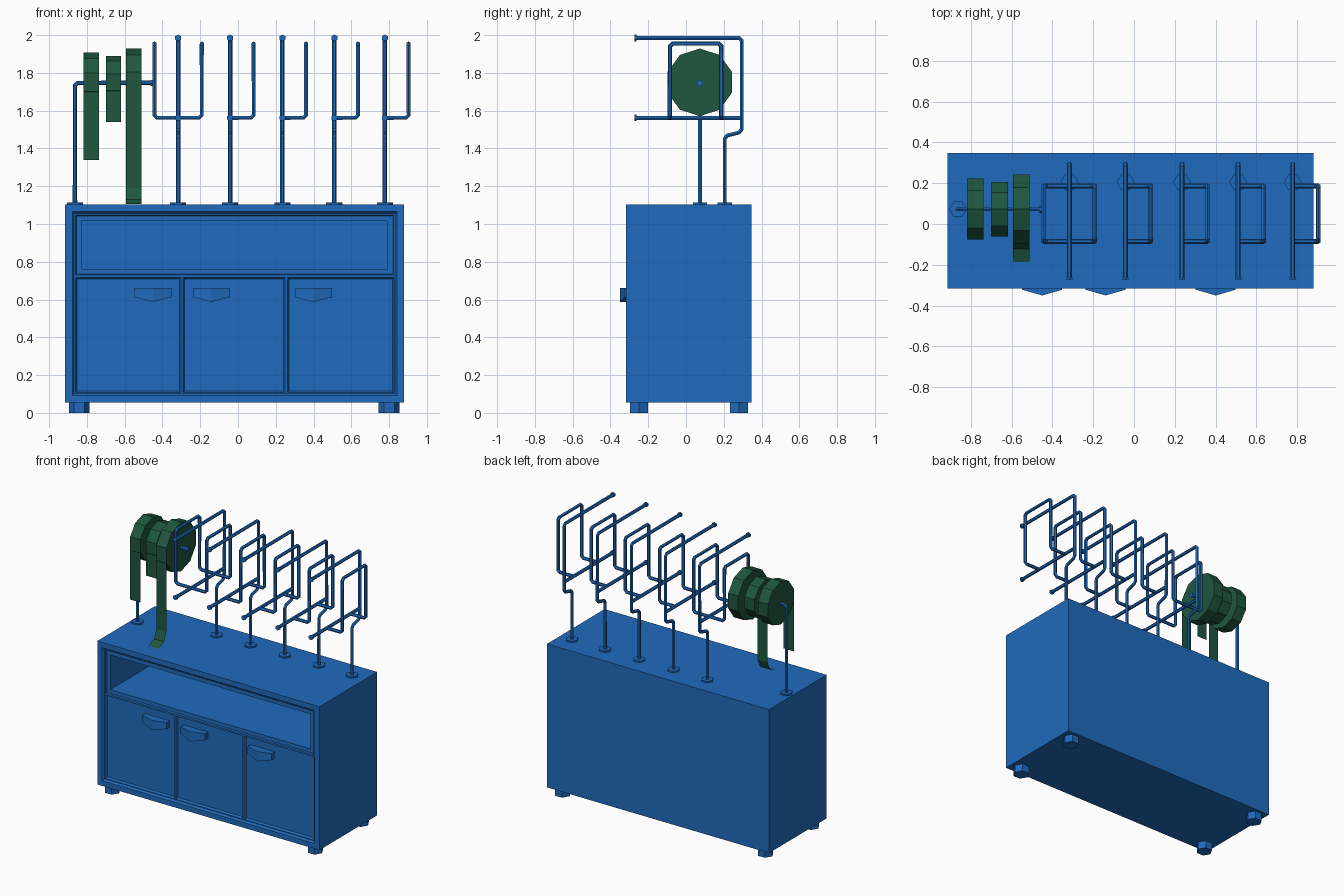
import bpy, bmesh, math
from mathutils import Vector

if "Cube" in bpy.data.objects:
    bpy.data.objects.remove(bpy.data.objects["Cube"])


def material(name, rgb):
    m = bpy.data.materials.new(name)
    m.diffuse_color = (*rgb, 1)
    m.use_nodes = True
    m.node_tree.nodes["Principled BSDF"].inputs["Base Color"].default_value = m.diffuse_color
    return m


BLUE = material("blue_paint", (0.014, 0.147, 0.51))
GREEN = material("green_tape", (0.013, 0.095, 0.05))


def finish(name, bm, mat):
    bmesh.ops.remove_doubles(bm, verts=bm.verts, dist=1e-5)
    me = bpy.data.meshes.new(name)
    bm.to_mesh(me)
    bm.free()
    me.materials.append(mat)
    ob = bpy.data.objects.new(name, me)
    bpy.context.collection.objects.link(ob)
    return ob


def loft(name, rings, mat, cap_start=True, cap_end=True):
    """Skin a list of equal-length point rings."""
    bm = bmesh.new()
    rows = [[bm.verts.new(p) for p in r] for r in rings]
    n = len(rows[0])
    for a, b in zip(rows, rows[1:]):
        for i in range(n):
            j = (i + 1) % n
            bm.faces.new((a[i], a[j], b[j], b[i]))
    if cap_start:
        bm.faces.new(rows[0][::-1])
    if cap_end:
        bm.faces.new(rows[-1])
    return finish(name, bm, mat)


def rect_rings(x0, x1, z0, z1, steps):
    """Rectangles facing -y, one for each (inset, y) step."""
    return [[(x0 + i, y, z0 + i), (x1 - i, y, z0 + i),
             (x1 - i, y, z1 - i), (x0 + i, y, z1 - i)] for i, y in steps]


def prism(name, center, axis, radius, depth, sides, mat, turn=0.0):
    """Regular prism centred on a point along the x, y or z axis."""
    rings = []
    for s in (-depth / 2, depth / 2):
        ring = []
        for k in range(sides):
            a = turn + 2 * math.pi * k / sides
            u, v = radius * math.cos(a), radius * math.sin(a)
            off = {"x": (s, u, v), "y": (v, s, u), "z": (u, v, s)}[axis]
            ring.append(Vector(center) + Vector(off))
        rings.append(ring)
    return loft(name, rings, mat)


def tube(name, pts, closed=False, radius=0.012, cut=0.014):
    """Six-sided rod along a path with chamfered corners."""
    pts = [Vector(p) for p in pts]
    path = []
    for i, p in enumerate(pts):
        if not closed and i in (0, len(pts) - 1):
            path.append(p)
            continue
        for q in (pts[i - 1], pts[(i + 1) % len(pts)]):
            path.append(p + (q - p).normalized() * cut)
    cu = bpy.data.curves.new(name, "CURVE")
    cu.dimensions = "3D"
    cu.bevel_depth = radius
    cu.bevel_resolution = 1
    cu.use_fill_caps = True
    sp = cu.splines.new("POLY")
    sp.points.add(len(path) - 1)
    for a, p in zip(sp.points, path):
        a.co = (*p, 1)
    sp.use_cyclic_u = closed
    sp.use_smooth = False
    cu.materials.append(BLUE)
    ob = bpy.data.objects.new(name, cu)
    bpy.context.collection.objects.link(ob)


# Cabinet shell with a raised front rim
TOP, FACE, PANEL = 1.103, -0.317, -0.303
loft("cabinet_body", rect_rings(-0.915, 0.88, 0.055, TOP,
     [(0, 0.348), (0, FACE), (0.038, FACE), (0.048, PANEL)]), BLUE, cap_end=False)

# Open shelf and three recessed doors filling the front
X0, X1, Z0, ZM, Z1 = -0.867, 0.832, 0.103, 0.722, 1.055
loft("open_shelf", rect_rings(X0, X1, ZM, Z1,
     [(0, PANEL), (0.008, PANEL), (0.012, PANEL + 0.01), (0.04, PANEL + 0.01),
      (0.04, 0.29)]), BLUE, cap_start=False)
edges = [X0, -0.296, 0.256, X1]
for i in range(3):
    loft(f"door_{i + 1}", rect_rings(edges[i], edges[i + 1], Z0, ZM,
         [(0, PANEL), (0.006, PANEL), (0.014, PANEL + 0.015)]), BLUE, cap_start=False)

# Door handles, bowed forward and downward in the middle
for i, x in enumerate((-0.45, -0.14, 0.40)):
    rings = []
    for dx, yf, zb in ((-0.098, -0.322, 0.612), (0, -0.35, 0.588), (0.098, -0.322, 0.612)):
        rings.append([(x + dx, -0.285, zb), (x + dx, yf, zb),
                      (x + dx, yf, 0.66), (x + dx, -0.285, 0.66)])
    loft(f"door_handle_{i + 1}", rings, BLUE)

# Hexagonal feet
for x in (-0.84, 0.80):
    for y in (-0.25, 0.28):
        prism("foot", (x, y, 0.0285), "z", 0.055, 0.057, 6, BLUE)

# Hanging racks: bent post, lower arm, end caps and side loops
YF, YB, ZL, ZH = -0.085, 0.187, 1.562, 1.955
for i, x in enumerate((-0.317, -0.042, 0.235, 0.51, 0.778)):
    prism("rack_base", (x, 0.205, TOP + 0.005), "z", 0.043, 0.012, 6, BLUE)
    tube("rack_post", [(x, 0.205, TOP), (x, 0.205, 1.465), (x, 0.295, 1.488),
                       (x, 0.295, 1.985), (x, -0.265, 1.985)])
    tube("rack_lower_arm", [(x, 0.295, ZL), (x, -0.265, ZL)])
    for z in (1.985, ZL):
        prism("rack_end_cap", (x, -0.267, z), "y", 0.018, 0.012, 6, BLUE)
    r = x + 0.125
    right = [(x, YF, ZL), (r, YF, ZL), (r, YF, ZH), (r, YB, ZH), (r, YB, ZL), (x, YB, ZL)]
    if i == 0:
        l = x - 0.125
        left = [(l, YB, ZL), (l, YB, ZH), (l, YF, ZH), (l, YF, ZL)]
        tube("rack_loop", right[1:5] + left, closed=True)
    else:
        tube("rack_loop", right)

# Tape stand with a horizontal axle
YA, ZA = 0.073, 1.747
prism("tape_stand_base", (-0.863, YA, TOP + 0.005), "z", 0.043, 0.012, 6, BLUE)
tube("tape_stand", [(-0.863, YA, TOP), (-0.863, YA, ZA), (-0.455, YA, ZA)])
prism("axle_end_cap", (-0.456, YA, ZA), "x", 0.018, 0.012, 6, BLUE)

# Ten-sided tape rolls, each with a hanging strip
for x, rad, low in ((-0.777, 0.157, 1.34), (-0.659, 0.14, 1.54), (-0.552, 0.179, None)):
    prism("tape_roll", (x, YA, ZA + 0.003), "x", rad, 0.081, 10, GREEN, math.pi / 10)
    y = YA - rad * math.cos(math.pi / 10)
    path = [(y, ZA - rad * 0.3)]
    if low:
        path.append((y, low))
    else:
        path += [(-0.097, 1.19), (-0.122, 1.13), (-0.187, TOP + 0.003)]
    bm = bmesh.new()
    rows = [[bm.verts.new((x + s, py, pz)) for s in (-0.0405, 0.0405)] for py, pz in path]
    for a, b in zip(rows, rows[1:]):
        bm.faces.new((a[0], b[0], b[1], a[1]))
    finish("tape_strip", bm, GREEN)
